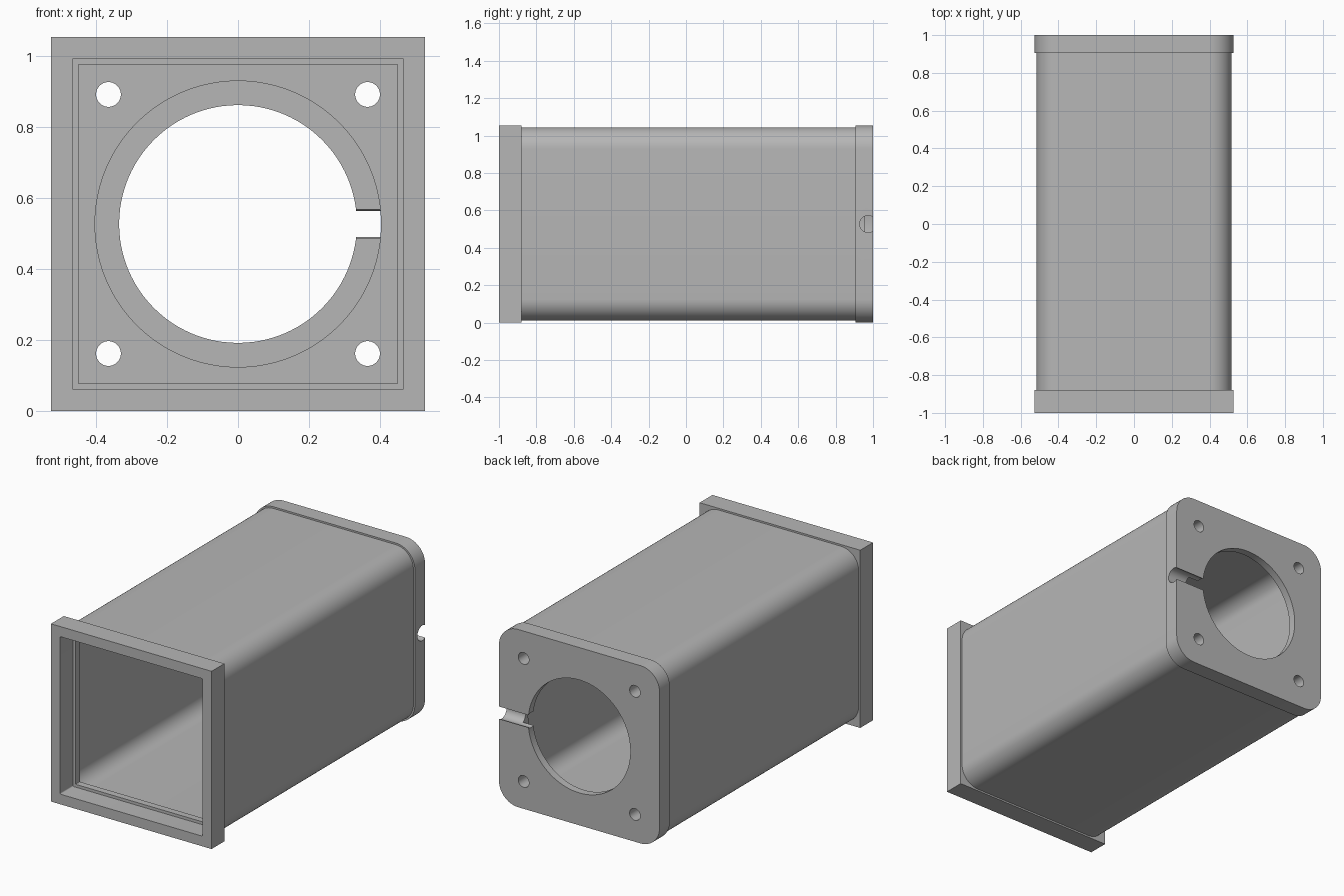
import bpy
import math
from math import cos, sin, pi

cube = bpy.data.objects.get("Cube")
if cube:
    bpy.data.objects.remove(cube, do_unlink=True)

CZ = 0.527          # height of the long axis
HALF = 0.527        # half width of both flanges

grey = bpy.data.materials.new("plain grey")
grey.use_nodes = True
colour = (0.47, 0.47, 0.47, 1)
grey.diffuse_color = colour
grey.node_tree.nodes["Principled BSDF"].inputs["Base Color"].default_value = colour


def rounded_square(half, radius, steps=12):
    """Outline of a square with round corners, in x and z."""
    if radius == 0:
        return [(half, half), (-half, half), (-half, -half), (half, -half)]
    points = []
    for corner in range(4):
        mid = pi / 4 + corner * pi / 2
        cx = math.copysign(half - radius, cos(mid))
        cz = math.copysign(half - radius, sin(mid))
        for i in range(steps + 1):
            a = mid - pi / 4 + i / steps * pi / 2
            points.append((cx + radius * cos(a), cz + radius * sin(a)))
    return points


def circle(radius, x=0, z=0, sides=96):
    return [(x + radius * cos(2 * pi * i / sides), z + radius * sin(2 * pi * i / sides))
            for i in range(sides)]


def prism(name, outline, y0, y1):
    """Closed solid that carries an outline from y0 to y1."""
    n = len(outline)
    verts = [(x, y, CZ + z) for y in (y0, y1) for x, z in outline]
    faces = [tuple(range(n)), tuple(reversed(range(n, 2 * n)))]
    faces += [(i, i + n, (i + 1) % n + n, (i + 1) % n) for i in range(n)]
    mesh = bpy.data.meshes.new(name)
    mesh.from_pydata(verts, [], faces)
    mesh.update()
    obj = bpy.data.objects.new(name, mesh)
    bpy.context.collection.objects.link(obj)
    return obj


def finish(obj, cutters):
    """Cut the openings, then apply colour and shading."""
    for cutter in cutters:
        cutter.hide_render = True
        mod = obj.modifiers.new("cut", "BOOLEAN")
        mod.operation = "DIFFERENCE"
        mod.solver = "EXACT"
        mod.object = cutter
    bpy.context.view_layer.update()
    graph = bpy.context.evaluated_depsgraph_get()
    mesh = bpy.data.meshes.new_from_object(obj.evaluated_get(graph))
    obj.modifiers.clear()
    obj.data = mesh
    for cutter in cutters:
        bpy.data.objects.remove(cutter, do_unlink=True)
    mesh.materials.clear()
    mesh.materials.append(grey)
    for poly in mesh.polygons:
        poly.use_smooth = True
        poly.material_index = 0
    mesh.set_sharp_from_angle(angle=math.radians(30))


# Square front flange with its pocket
front_flange = prism("front_flange", rounded_square(HALF, 0), -1, -0.88)
finish(front_flange, [prism("pocket", rounded_square(0.467, 0.006, 3), -1.1, -0.8)])

# Rounded housing tube: narrow lip at the front, wider cavity behind
housing = prism("housing_tube", rounded_square(0.517, 0.115), -0.88, 0.905)
finish(housing, [
    prism("lip_opening", rounded_square(0.45, 0.004, 3), -1, -0.8),
    prism("cavity", rounded_square(0.487, 0.09), -0.84, 1),
])

# Rear flange: stepped bore, four bolt holes and a cable groove on one side
rear_flange = prism("rear_flange", rounded_square(HALF, 0.125), 0.905, 1)
cutters = [
    prism("bore", circle(0.335), 0.8, 1.1),
    prism("counterbore", circle(0.403), 0.8, 0.955),
]
for sx in (-1, 1):
    for sz in (-1, 1):
        cutters.append(prism("bolt_hole", circle(0.035, sx * 0.365, sz * 0.365, 32), 0.8, 1.1))
bpy.ops.mesh.primitive_cylinder_add(vertices=48, radius=0.045, depth=0.4,
                                    location=(0.5, 0.974, CZ), rotation=(0, pi / 2, 0))
cutters.append(bpy.context.object)
finish(rear_flange, cutters)
